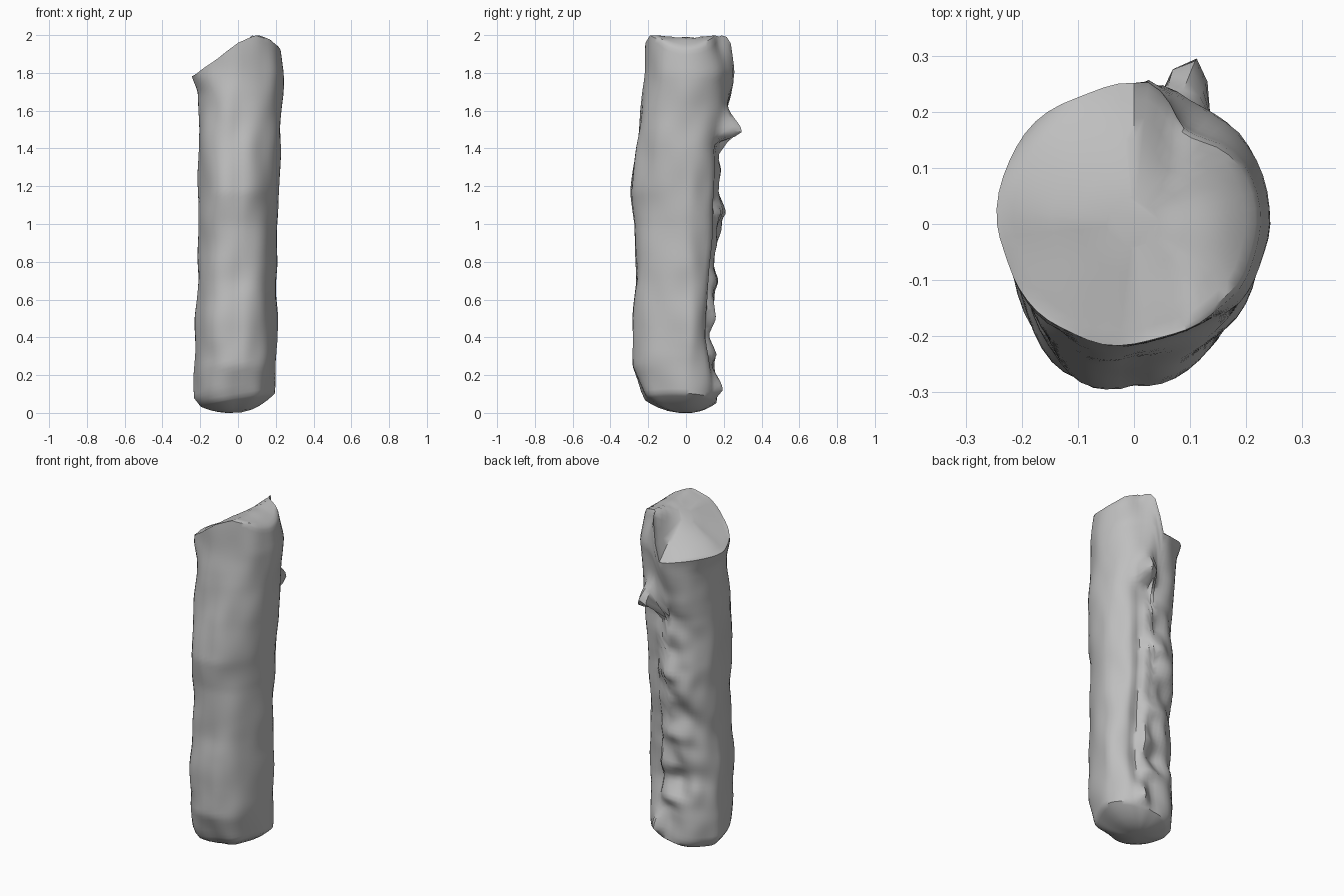
import bpy, bmesh
from math import sin, cos, pi, exp, radians
from mathutils import Vector, noise

cube = bpy.data.objects.get("Cube")
if cube:
    bpy.data.objects.remove(cube, do_unlink=True)

SEGMENTS, RINGS = 56, 80

# Silhouette profiles as (height, offset)
LEFT = [(0, .17), (.1, .193), (.3, .207), (.7, .203), (1, .205), (1.2, .22), (1.4, .228), (1.8, .237), (2, .215)]
RIGHT = [(0, .14), (.03, .19), (.08, .228), (.2, .232), (.6, .218), (1, .213), (1.5, .207), (1.7, .218),
         (1.78, .245), (2, .245)]
FRONT = [(0, .16), (.05, .2), (.12, .235), (.25, .278), (.4, .278), (.7, .265), (1, .268), (1.17, .285),
         (1.4, .26), (1.65, .23), (2, .208)]
BACK = [(0, .12), (.06, .15), (.15, .15), (.4, .125), (.7, .14), (1, .165), (1.4, .17), (1.65, .22),
        (1.8, .258), (2, .25)]
# Lumps along the back as (height, extra depth)
LUMPS = [(.2, 0), (.25, -.01), (.31, .02), (.42, -.015), (.5, .018), (.64, -.01), (.7, .01), (.77, -.01),
         (.9, .03), (1, -.005), (1.06, .022), (1.2, -.008), (1.3, .012), (1.4, -.005), (1.5, 0)]
# Height of the slanted top as (x, height)
TOP = [(-.245, 1.78), (-.1, 1.88), (0, 1.96), (.1, 2), (.17, 1.98), (.24, 1.92)]


def lerp_table(table, t):
    if t <= table[0][0]:
        return table[0][1]
    for (a, u), (b, v) in zip(table, table[1:]):
        if t <= b:
            return u + (v - u) * (t - a) / (b - a)
    return table[-1][1]


def clamp(t):
    return max(0, min(1, t))


def bump(value, centre, below, above):
    d = value - centre
    return exp(-(d / (below if d < 0 else above)) ** 2)


def top_height(x, y):
    # Slope across x, with the back corner dropping down to a step
    z = lerp_table(TOP, x)
    return z - (z - 1.75) * clamp(y / .25) ** 1.3 * clamp((.06 - x) / .06)


def wall_point(angle, z):
    c, s = cos(angle), sin(angle)
    x = c * lerp_table(LEFT if c > 0 else RIGHT, z)
    y = s * lerp_table(BACK if s > 0 else FRONT, z)
    # Fuller corners below the top
    corner = .14 if s > 0 else (.1 if c < 0 else .03)
    y *= 1 + corner * abs(sin(2 * angle)) * clamp((1.75 - z) / .25)
    # Lumps, long groove, rough back and hooked flaps
    deg = angle * 180 / pi
    push = lerp_table(LUMPS, z) * bump(deg, 88, 22, 26)
    push += .05 * bump(deg, 105, 35, 35) * bump(z, .85, .75, .6) * noise.noise(Vector((x * 9, y * 9, z * 8)))
    push -= .03 * bump(deg, 62, 9, 9) * bump(z, .8, .8, .62)
    push += .014 * noise.noise(Vector((c * 1.8, s * 1.8, z * 5)))
    push += .12 * bump(deg, 71, 12, 12) * bump(z, 1.48, .03, .1)
    push += .05 * bump(deg, 68, 10, 10) * bump(z, .12, .03, .09)
    push -= .05 * bump(deg, 56, 20, 18) * bump(z, 1.99, .12, .1)
    return x + push * c, y + push * s


def base_height(angle):
    return .07 + .035 * cos(angle) - .01 * sin(angle)


def add_ring(bm, points):
    return [bm.verts.new(p) for p in points]


def bridge(bm, lower, upper):
    for i in range(SEGMENTS):
        j = (i + 1) % SEGMENTS
        bm.faces.new((lower[i], lower[j], upper[j], upper[i]))


bm = bmesh.new()
angles = [2 * pi * i / SEGMENTS for i in range(SEGMENTS)]
rings = []

# Rounded underside
base_rim = [(*wall_point(a, base_height(a)), base_height(a)) for a in angles]
for s in (.2, .45, .65, .82, .93):
    rings.append(add_ring(bm, [(x * s - .03 * (1 - s), y * s, z * s ** 2.2) for x, y, z in base_rim]))

# Lumpy wall rising to the slanted rim
for k in range(RINGS + 1):
    points = []
    for a in angles:
        bottom, top = base_height(a), top_height(.24 * cos(a), .25 * sin(a))
        z = bottom + (top - bottom) * k / RINGS
        points.append((*wall_point(a, z), z))
    rings.append(add_ring(bm, points))

# Slanted cap
top_rim = [v.co.copy() for v in rings[-1]]
for s in (.96, .88, .75, .6, .4, .2):
    points = []
    for p in top_rim:
        x, y = p.x * s, p.y * s
        z = top_height(x, y) - .012 * (1 - s) + .006 * noise.noise(Vector((x * 8, y * 8, 0)))
        points.append((x, y, min(z, 2)))
    rings.append(add_ring(bm, points))

for lower, upper in zip(rings, rings[1:]):
    bridge(bm, lower, upper)
bm.faces.new(rings[0][::-1])
bm.faces.new(rings[-1])
low = min(v.co.z for v in bm.verts)
for v in bm.verts:
    v.co.z -= low
bmesh.ops.recalc_face_normals(bm, faces=bm.faces)

mesh = bpy.data.meshes.new("stone_column")
bm.to_mesh(mesh)
bm.free()
column = bpy.data.objects.new("stone_column", mesh)
bpy.context.collection.objects.link(column)

# Plain grey material
grey = bpy.data.materials.new("stone_grey")
grey.use_nodes = True
colour = (.52, .52, .52, 1)
grey.diffuse_color = colour
grey.node_tree.nodes["Principled BSDF"].inputs["Base Color"].default_value = colour
mesh.materials.append(grey)

bpy.ops.object.select_all(action="DESELECT")
column.select_set(True)
bpy.context.view_layer.objects.active = column
bpy.ops.object.shade_smooth_by_angle(angle=radians(40))
